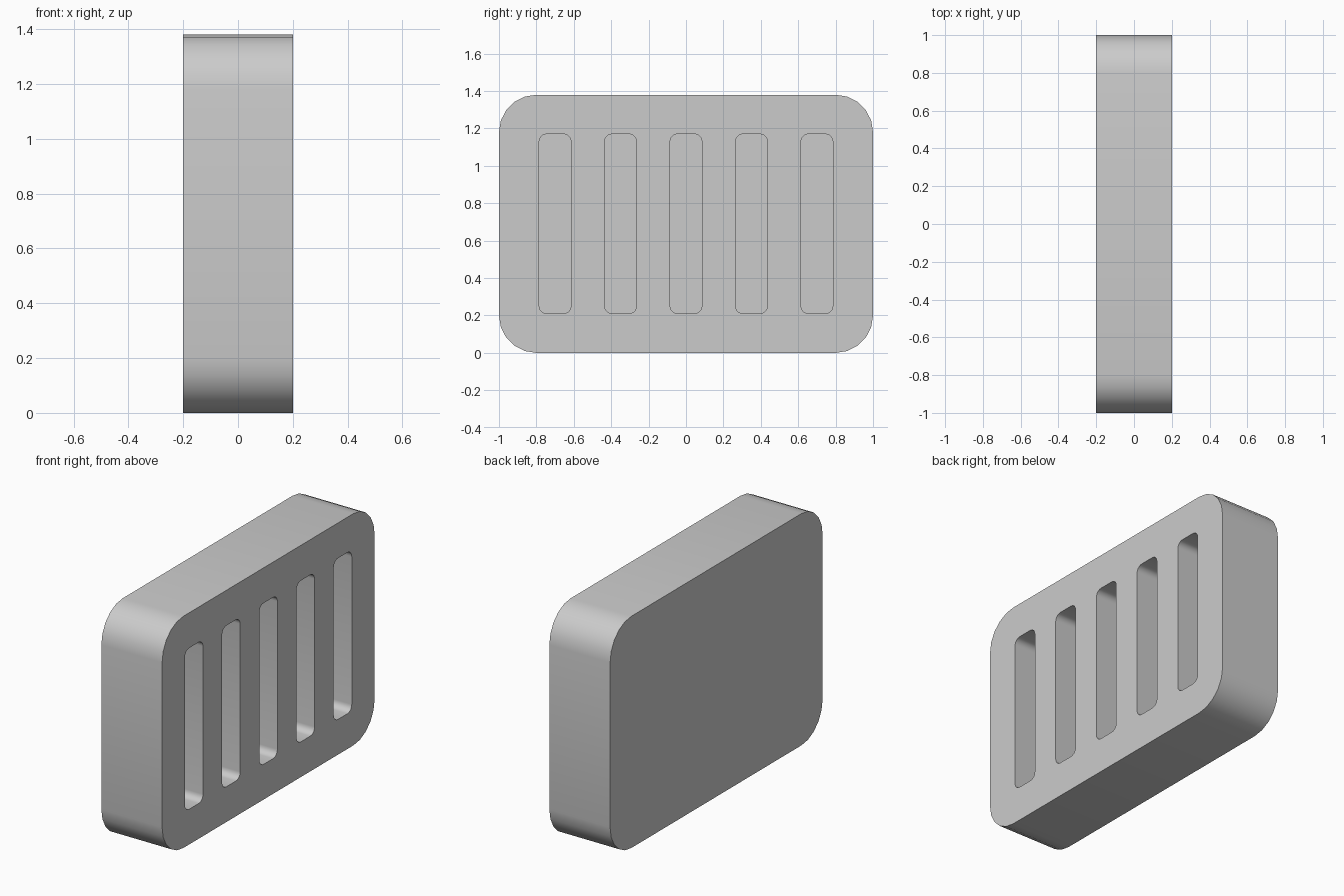
import bpy, bmesh, math

if "Cube" in bpy.data.objects:
    bpy.data.objects.remove(bpy.data.objects["Cube"])


def rounded_rect(cy, cz, w, h, r, segs):
    """Counter-clockwise (y, z) outline of a rounded rectangle."""
    pts = []
    for i, (sy, sz) in enumerate([(1, 1), (-1, 1), (-1, -1), (1, -1)]):
        oy, oz = cy + sy * (w / 2 - r), cz + sz * (h / 2 - r)
        for k in range(segs + 1):
            a = math.radians(90 * (i + k / segs))
            pts.append((oy + r * math.cos(a), oz + r * math.sin(a)))
    return pts


def prism(name, outline, x0, x1):
    """Extrude a (y, z) outline along x."""
    bm = bmesh.new()
    face = bm.faces.new([bm.verts.new((x0, y, z)) for y, z in outline])
    ext = bmesh.ops.extrude_face_region(bm, geom=[face])["geom"]
    bmesh.ops.translate(bm, vec=(x1 - x0, 0, 0),
                        verts=[v for v in ext if isinstance(v, bmesh.types.BMVert)])
    bmesh.ops.recalc_face_normals(bm, faces=bm.faces)
    me = bpy.data.meshes.new(name)
    bm.to_mesh(me)
    bm.free()
    ob = bpy.data.objects.new(name, me)
    bpy.context.collection.objects.link(ob)
    return ob


# Rounded slab
body = prism("slotted_block", rounded_rect(0, 0.69, 2.0, 1.38, 0.2, 5), -0.2, 0.2)

# Five blind slots cut into the +x face
cutters = []
for i in range(-2, 3):
    cutter = prism("slot_cutter", rounded_rect(i * 0.35, 0.69, 0.17, 0.96, 0.04, 5), -0.05, 0.3)
    cutter.hide_render = True
    mod = body.modifiers.new("slot", 'BOOLEAN')
    mod.operation = 'DIFFERENCE'
    mod.solver = 'EXACT'
    mod.object = cutter
    cutters.append(cutter)

# Apply the cuts, discard the cutters, and smooth the rounded corners
bpy.ops.object.select_all(action='DESELECT')
body.select_set(True)
bpy.context.view_layer.objects.active = body
for mod in list(body.modifiers):
    bpy.ops.object.modifier_apply(modifier=mod.name)
for cutter in cutters:
    bpy.data.objects.remove(cutter, do_unlink=True)
bpy.ops.object.shade_smooth_by_angle(angle=math.radians(35))
